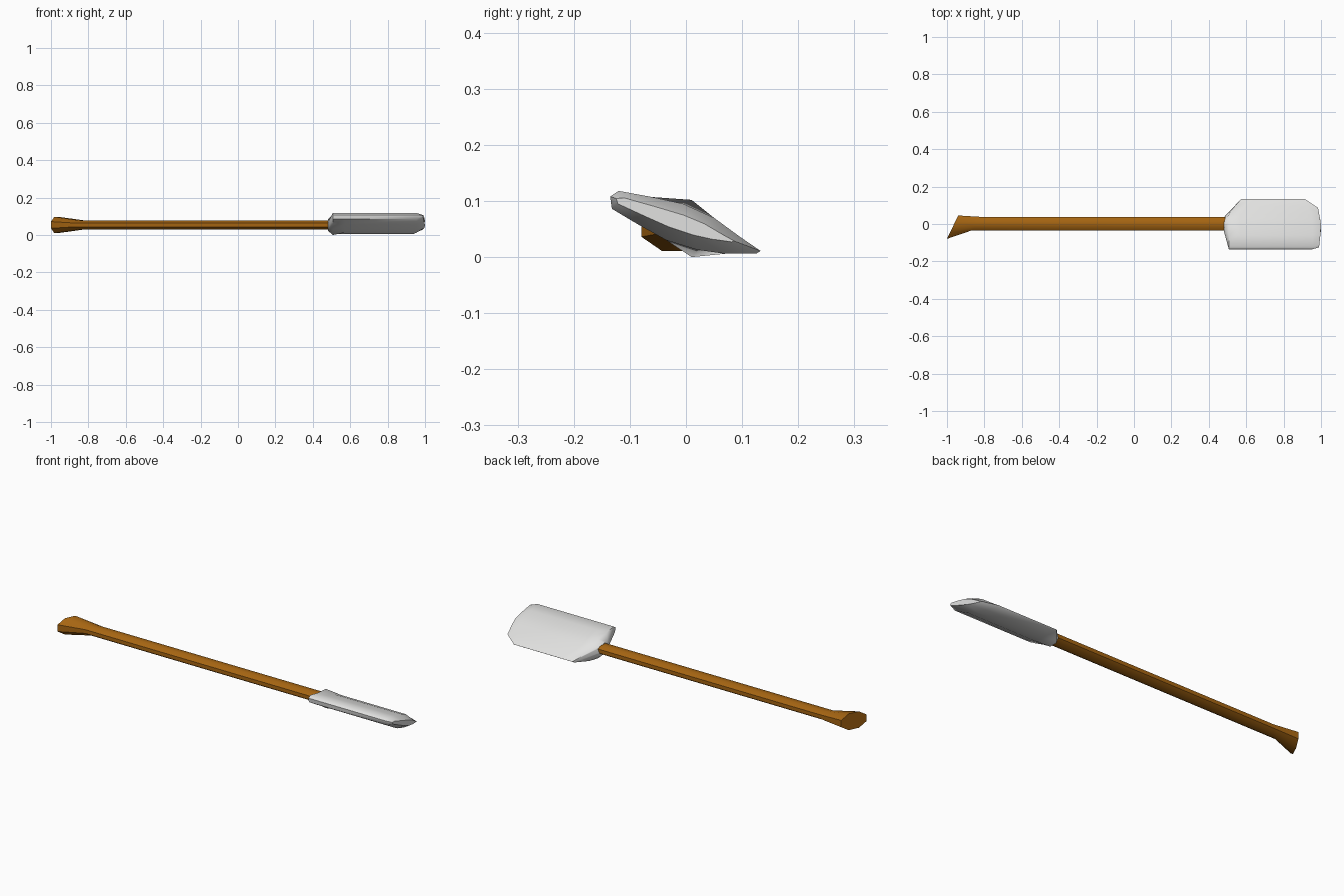
import bpy, bmesh, math

if "Cube" in bpy.data.objects:
    bpy.data.objects.remove(bpy.data.objects["Cube"])


def material(name, rgb):
    m = bpy.data.materials.new(name)
    m.diffuse_color = (*rgb, 1)
    m.use_nodes = True
    m.node_tree.nodes["Principled BSDF"].inputs["Base Color"].default_value = m.diffuse_color
    return m


def loft(name, rings, mat, angle):
    """Skin a list of equal-length point rings and cap both ends."""
    bm = bmesh.new()
    vs = [[bm.verts.new(p) for p in r] for r in rings]
    n = len(vs[0])
    for a, b in zip(vs, vs[1:]):
        for i in range(n):
            j = (i + 1) % n
            bm.faces.new((a[i], a[j], b[j], b[i]))
    bm.faces.new(vs[0])
    bm.faces.new(vs[-1])
    bmesh.ops.recalc_face_normals(bm, faces=bm.faces)
    me = bpy.data.meshes.new(name)
    bm.to_mesh(me)
    bm.free()
    me.materials.append(mat)
    me.shade_smooth()
    me.set_sharp_from_angle(angle=math.radians(angle))
    ob = bpy.data.objects.new(name, me)
    bpy.context.collection.objects.link(ob)
    return ob


wood = material("brown wood", (0.38, 0.13, 0.006))
steel = material("pale steel", (0.76, 0.76, 0.75))


# Handle: eight-sided oval bar with a slanted flared end
def oval(xm, slant, yc, ry, rz, n=8):
    k = 1 / math.cos(math.pi / n)
    pts = []
    for i in range(n):
        a = (i + 0.5) * 2 * math.pi / n
        c, s = math.cos(a) * k, math.sin(a) * k
        pts.append((xm + slant * c, yc + ry * c, 0.054 + rz * s))
    return pts


loft("handle", [oval(-0.97, 0.03, -0.017, 0.0625, 0.043),
                oval(-0.835, 0.035, 0.001, 0.036, 0.024),
                oval(0.52, 0, 0.001, 0.036, 0.024)], wood, 45)

# Head: tilted wedge section, thick blunt back (-y) and sharp edge (+y)
section = [(-0.132, 0.086), (-0.135, 0.108), (-0.12, 0.118), (-0.06, 0.107),
           (-0.005, 0.095), (0.05, 0.07), (0.095, 0.037), (0.133, 0.011),
           (0.125, 0.006), (0.07, 0.006), (0.02, 0.013), (-0.035, 0.03),
           (-0.085, 0.058)]


def chamfer(x, y):
    return x + max(0, y - 0.06) * 0.9


collar = [(0.48, y * 0.27, 0.054 + (z - 0.054) * 0.2 + (0.02 if 2 < i < 7 else -0.02 if i > 8 else 0))
          for i, (y, z) in enumerate(section)]
ridged = list(section)
ridged[4], ridged[10] = (0.01, 0.102), (0.01, 0.0)
shoulder = [(chamfer(0.507, y), y, z) for y, z in ridged]
body = [(chamfer(0.57, y), y, z) for y, z in section]
front = [(0.955 - max(0, y - 0.03) * 0.4, y, z) for y, z in section]


# Tip: same section, thinned and shortened towards the sharp side
def tip(y, z):
    mid = 0.06 - 0.36 * y
    k = 0.92 if y < 0 else 0.65
    y2 = y * k
    x = 1.0 - max(0, -y - 0.03) * 0.1 - max(0, y) * 0.12
    return (x, y2, 0.06 - 0.36 * y2 + (z - mid) * 0.4)


loft("head", [collar, shoulder, body, front, [tip(y, z) for y, z in section]], steel, 50)
